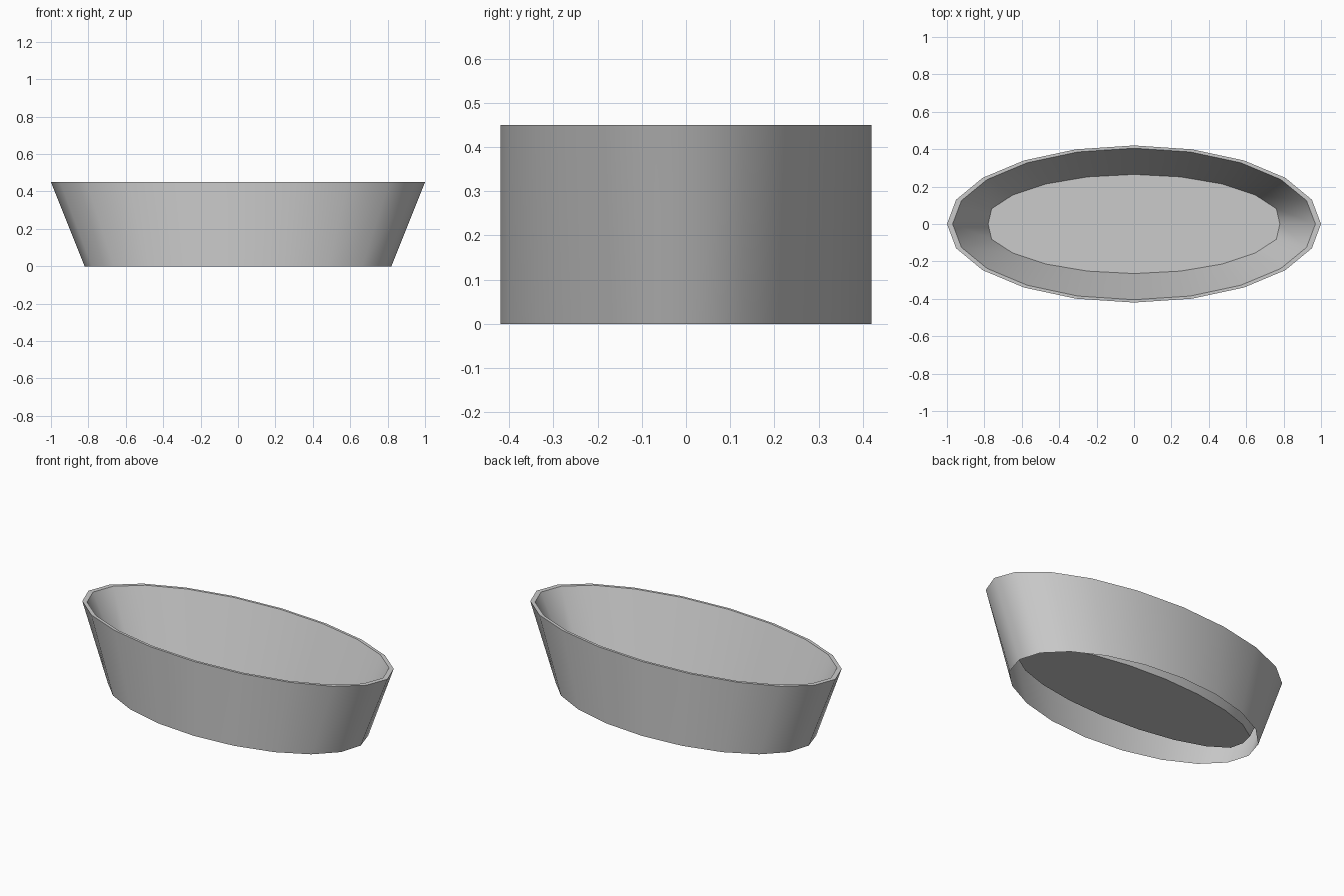
import bpy, bmesh, math

if "Cube" in bpy.data.objects:
    bpy.data.objects.remove(bpy.data.objects["Cube"])

SIDES = 20


def oval(bm, a, b, z, tip=None):
    """Ring of vertices on an oval; tip optionally blunts the two ends."""
    ring = []
    for i in range(SIDES):
        t = 2 * math.pi * i / SIDES
        x = a * math.cos(t)
        if tip:
            x = max(-tip, min(tip, x))
        ring.append(bm.verts.new((x, b * math.sin(t), z)))
    return ring


def bridge(bm, lower, upper):
    for i in range(SIDES):
        j = (i + 1) % SIDES
        bm.faces.new((lower[i], lower[j], upper[j], upper[i]))


def finish(bm, name):
    mesh = bpy.data.meshes.new(name)
    bm.to_mesh(mesh)
    bm.free()
    obj = bpy.data.objects.new(name, mesh)
    bpy.context.collection.objects.link(obj)
    bpy.ops.object.select_all(action='DESELECT')
    obj.select_set(True)
    bpy.context.view_layer.objects.active = obj
    bpy.ops.object.shade_smooth_by_angle(angle=math.radians(50))
    return obj


# Basin: outer skirt, thin rim, sloping inner wall and raised floor; open underneath
bm = bmesh.new()
rings = [
    oval(bm, 0.82, 0.42, 0.0),
    oval(bm, 1.0, 0.42, 0.45),
    oval(bm, 0.97, 0.405, 0.45),
    oval(bm, 0.80, 0.265, 0.065, tip=0.78),
]
for lower, upper in zip(rings, rings[1:]):
    bridge(bm, lower, upper)
bm.faces.new(rings[-1])
finish(bm, "oval_basin")
